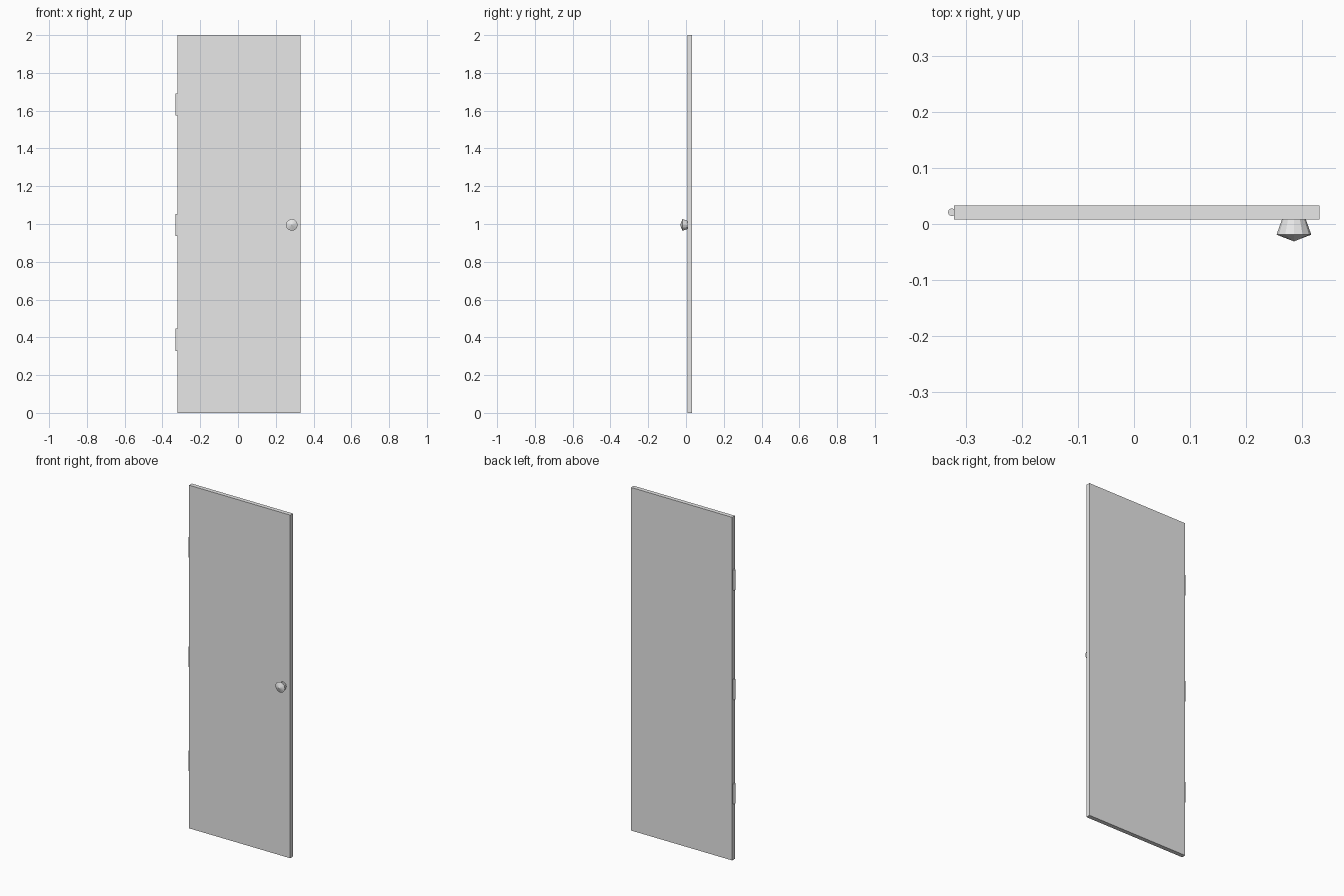
import bpy
import bmesh
from math import pi
from mathutils import Matrix, Vector

cube = bpy.data.objects.get("Cube")
if cube:
    bpy.data.objects.remove(cube, do_unlink=True)

# Single pale grey for every part
GREY = (0.8, 0.8, 0.8, 1)
paint = bpy.data.materials.new("pale_grey")
paint.use_nodes = True
paint.diffuse_color = GREY
paint.node_tree.nodes["Principled BSDF"].inputs["Base Color"].default_value = GREY


def add_part(name, bm):
    bmesh.ops.recalc_face_normals(bm, faces=bm.faces)
    mesh = bpy.data.meshes.new(name)
    bm.to_mesh(mesh)
    bm.free()
    mesh.materials.append(paint)
    obj = bpy.data.objects.new(name, mesh)
    bpy.context.collection.objects.link(obj)
    return obj


def box(name, low, high):
    low, high = Vector(low), Vector(high)
    bm = bmesh.new()
    bmesh.ops.create_cube(bm, size=1)
    bmesh.ops.scale(bm, vec=high - low, verts=bm.verts)
    bmesh.ops.translate(bm, vec=(low + high) / 2, verts=bm.verts)
    return add_part(name, bm)


def hinge_pin(name, centre, radius, length):
    bm = bmesh.new()
    bmesh.ops.create_cone(bm, cap_ends=True, segments=12, radius1=radius,
                          radius2=radius, depth=length,
                          matrix=Matrix.Translation(centre))
    return add_part(name, bm)


def knob(name, centre, profile, sides):
    """Spin (radius, y) points around the y axis."""
    bm = bmesh.new()
    verts = [bm.verts.new((r, y, 0)) for r, y in profile]
    edges = [bm.edges.new(pair) for pair in zip(verts, verts[1:])]
    bmesh.ops.spin(bm, geom=verts + edges, cent=(0, 0, 0), axis=(0, 1, 0),
                   angle=2 * pi, steps=sides, use_duplicate=False)
    bmesh.ops.remove_doubles(bm, verts=bm.verts, dist=0.0005)
    bmesh.ops.translate(bm, vec=centre, verts=bm.verts)
    return add_part(name, bm)


# Door slab
box("door_panel", (-0.321, 0.008, 0), (0.331, 0.033, 2))

# Flared knob with a pointed face
knob("door_knob", (0.285, 0, 0.995),
     [(0, 0.009), (0.021, 0.009), (0.031, -0.019), (0, -0.031)], 12)

# Hinges along the right edge
for label, z in (("lower", 0.387), ("middle", 0.995), ("upper", 1.633)):
    hinge_pin(label + "_hinge", (-0.3245, 0.021, z), 0.0068, 0.118)
